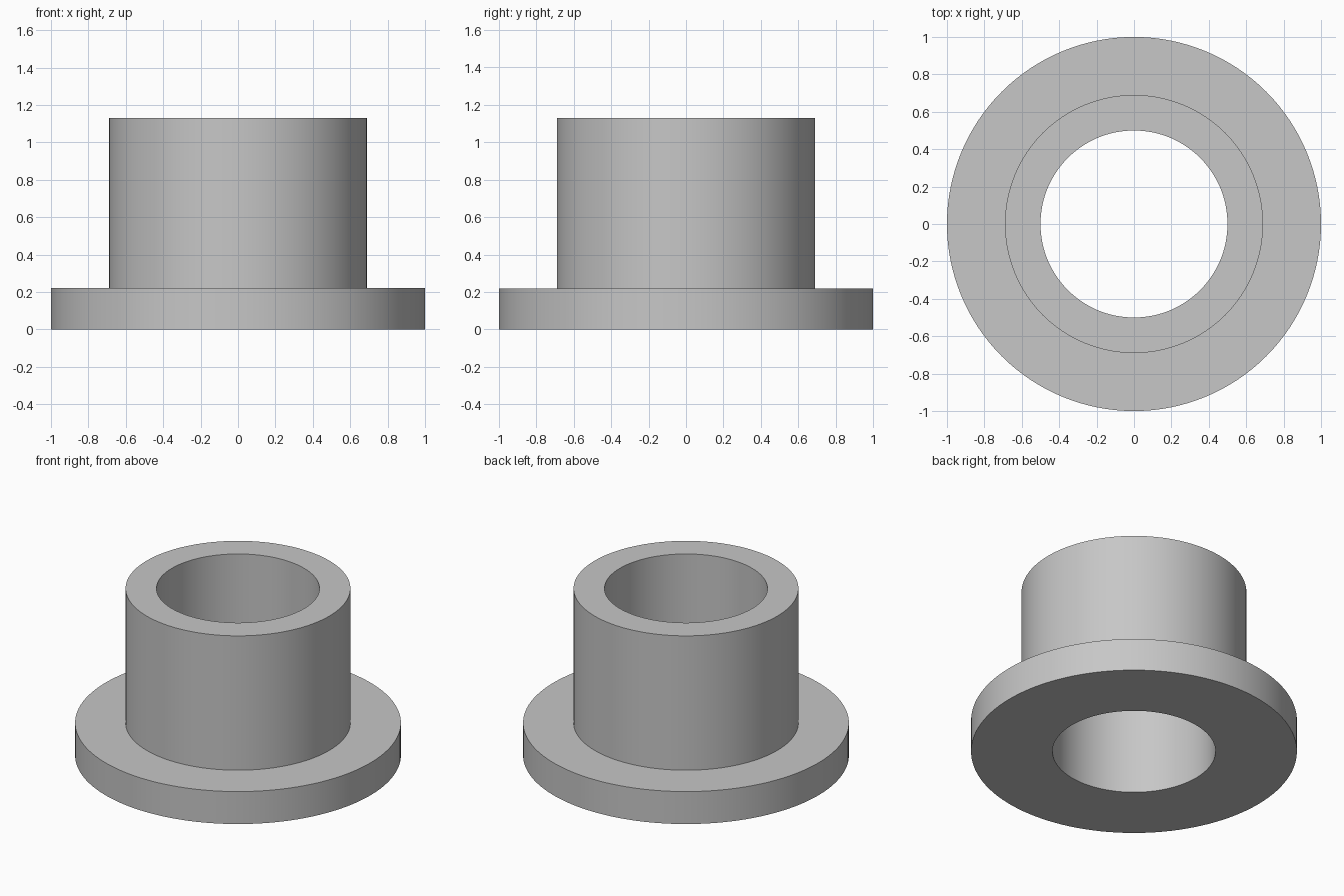
import bpy
import bmesh
from math import cos, sin, tau, radians

cube = bpy.data.objects.get("Cube")
if cube:
    bpy.data.objects.remove(cube, do_unlink=True)

SEGMENTS = 128
BORE, HUB, FLANGE = 0.5, 0.69, 1.0
FLANGE_TOP, HUB_TOP = 0.22, 1.13

# Plain grey metal
grey = bpy.data.materials.new("grey_metal")
grey.use_nodes = True
colour = (0.57, 0.57, 0.57, 1)
grey.diffuse_color = colour
grey.node_tree.nodes["Principled BSDF"].inputs["Base Color"].default_value = colour


def revolve(name, profile):
    """Turn a closed (radius, height) profile around z into a solid."""
    bm = bmesh.new()
    rings = []
    for r, z in profile:
        rings.append([bm.verts.new((r * cos(tau * i / SEGMENTS), r * sin(tau * i / SEGMENTS), z))
                      for i in range(SEGMENTS)])
    for k, ring in enumerate(rings):
        after = rings[(k + 1) % len(rings)]
        for i in range(SEGMENTS):
            j = (i + 1) % SEGMENTS
            bm.faces.new((ring[i], ring[j], after[j], after[i]))
    bmesh.ops.recalc_face_normals(bm, faces=bm.faces)
    mesh = bpy.data.meshes.new(name)
    bm.to_mesh(mesh)
    bm.free()
    mesh.materials.append(grey)
    obj = bpy.data.objects.new(name, mesh)
    bpy.context.collection.objects.link(obj)
    return obj


# Flanged sleeve with a through bore, as one turned solid
bushing = revolve("flanged_bushing", [
    (BORE, 0), (FLANGE, 0), (FLANGE, FLANGE_TOP),
    (HUB, FLANGE_TOP), (HUB, HUB_TOP), (BORE, HUB_TOP),
])

# Smooth walls, sharp rims
bpy.ops.object.select_all(action='DESELECT')
bushing.select_set(True)
bpy.context.view_layer.objects.active = bushing
bpy.ops.object.shade_smooth_by_angle(angle=radians(30))
